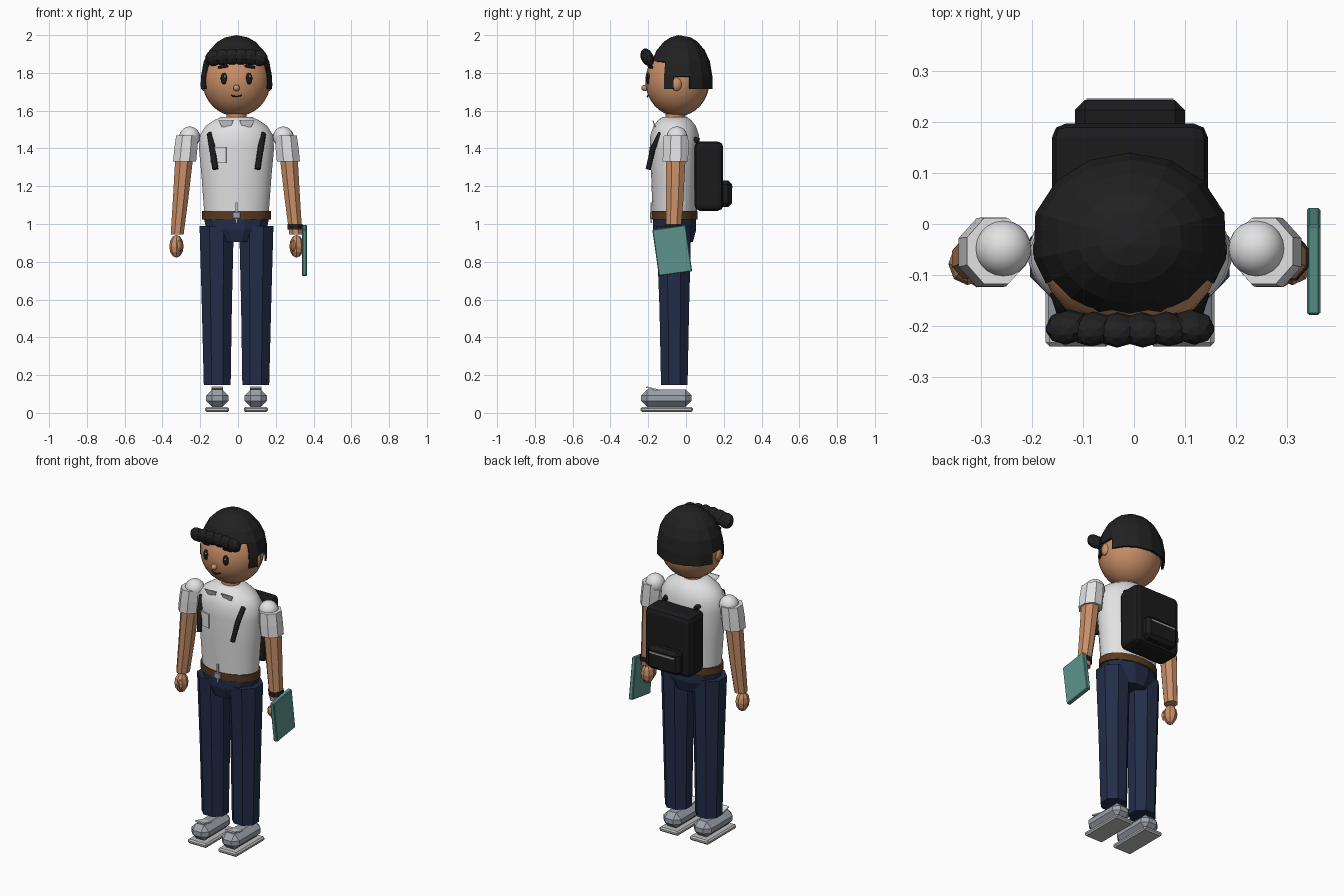
import bpy, bmesh, math
from mathutils import Matrix, Vector, Euler

if "Cube" in bpy.data.objects:
    bpy.data.objects.remove(bpy.data.objects["Cube"])

CX = -0.008      # body centre line
CY = -0.06       # body depth centre


def material(name, rgb):
    m = bpy.data.materials.new(name)
    m.diffuse_color = (*rgb, 1)
    m.use_nodes = True
    m.node_tree.nodes["Principled BSDF"].inputs["Base Color"].default_value = m.diffuse_color
    return m


SKIN = material("skin", (0.58, 0.275, 0.138))
WHITE = material("shirt white", (0.76, 0.76, 0.77))
HAIR = material("hair black", (0.015, 0.015, 0.015))
BLACK = material("pack black", (0.011, 0.011, 0.012))
NAVY = material("trouser navy", (0.016, 0.026, 0.066))
BROWN = material("belt brown", (0.1, 0.042, 0.015))
TEAL = material("book teal", (0.108, 0.295, 0.265))
SHOE = material("shoe grey", (0.33, 0.36, 0.41))
SOLE = material("sole grey", (0.52, 0.52, 0.52))


def finish(name, bm, mat, smooth=False):
    bmesh.ops.recalc_face_normals(bm, faces=bm.faces)
    me = bpy.data.meshes.new(name)
    bm.to_mesh(me)
    bm.free()
    me.materials.append(mat)
    ob = bpy.data.objects.new(name, me)
    bpy.context.collection.objects.link(ob)
    if smooth:
        me.shade_smooth()
        me.set_sharp_from_angle(angle=math.radians(40))
    return ob


def tube(name, rings, mat, n=8, smooth=False, phase=0.5):
    """Capped loft through horizontal rings (x, y, z, rx, ry)."""
    bm = bmesh.new()
    loops = []
    for x, y, z, rx, ry in rings:
        angles = [2 * math.pi * (i + phase) / n for i in range(n)]
        loops.append([bm.verts.new((x + rx * math.cos(a), y + ry * math.sin(a), z)) for a in angles])
    for a, b in zip(loops, loops[1:]):
        for i in range(n):
            j = (i + 1) % n
            bm.faces.new((a[i], a[j], b[j], b[i]))
    bm.faces.new(loops[0])
    bm.faces.new(loops[-1])
    return finish(name, bm, mat, smooth)


def ball(name, loc, radii, mat, segs=8, rings=6, smooth=False, rot=(0, 0, 0)):
    bm = bmesh.new()
    m = Matrix.LocRotScale(Vector(loc), Euler(rot), Vector(radii))
    bmesh.ops.create_uvsphere(bm, u_segments=segs, v_segments=rings, radius=1, matrix=m)
    return finish(name, bm, mat, smooth)


def box(name, loc, size, mat, bevel=0, segs=1, rot=(0, 0, 0)):
    bm = bmesh.new()
    bmesh.ops.create_cube(bm, size=1, matrix=Matrix.Diagonal((*size, 1)))
    if bevel:
        bmesh.ops.bevel(bm, geom=bm.edges[:], offset=bevel, segments=segs, profile=0.5, affect='EDGES')
    bm.transform(Matrix.LocRotScale(Vector(loc), Euler(rot), None))
    return finish(name, bm, mat)


def cord(name, points, radius, mat):
    cu = bpy.data.curves.new(name, 'CURVE')
    cu.dimensions = '3D'
    cu.bevel_depth = radius
    cu.bevel_resolution = 1
    cu.use_fill_caps = True
    sp = cu.splines.new('POLY')
    sp.points.add(len(points) - 1)
    for p, co in zip(sp.points, points):
        p.co = (*co, 1)
    cu.materials.append(mat)
    ob = bpy.data.objects.new(name, cu)
    bpy.context.collection.objects.link(ob)
    return ob


# Head and face
ball("head", (CX, -0.045, 1.757), (0.18, 0.17, 0.187), SKIN, 24, 16, True)
tube("neck", [(CX, -0.055, 1.53, 0.055, 0.055), (CX, -0.055, 1.62, 0.052, 0.052)], SKIN, 16, True)
ball("nose", (CX, -0.218, 1.72), (0.018, 0.018, 0.017), SKIN, 10, 8, True)
cord("mouth", [(CX + x, -0.204 + 5 * x * x, 1.674 + 11 * x * x)
               for x in (-0.027, -0.014, 0, 0.014, 0.027)], 0.004, HAIR)
for s, side in ((-1, "left"), (1, "right")):
    ball(side + "_eye", (CX + s * 0.066, -0.2, 1.77), (0.018, 0.012, 0.031), BLACK, 12, 8, True)
    ball(side + "_eye_glint", (CX + s * 0.066 + 0.005, -0.211, 1.782), (0.005, 0.003, 0.006), WHITE)
    box(side + "_eyebrow", (CX + s * 0.071, -0.189, 1.833), (0.055, 0.018, 0.015), HAIR, 0.004,
        rot=(0, s * 0.15, s * 0.3))
    ball(side + "_ear", (CX + s * 0.174, -0.05, 1.74), (0.017, 0.028, 0.036), SKIN, 10, 8, True)

# Hair cap: columns round the head, cut away for face and ears
half = [90, 66, 42, 17, -13.6, -32, -50, -70]
cols = half + [-90] + [180 - a for a in reversed(half[1:])]
levels = [1.715, 1.78, 1.86, 1.92, 1.965, 1.988]
bm = bmesh.new()
grid = []
for z in levels:
    k = math.sqrt(1 - max(0, (z - 1.77) / 0.23) ** 2)
    grid.append([bm.verts.new((CX + 0.194 * k * math.cos(math.radians(a)),
                               -0.028 + 0.168 * k * math.sin(math.radians(a)), z)) for a in cols])
pole = bm.verts.new((CX, -0.04, 2.0))
n = len(cols)
for i in range(n):
    j = (i + 1) % n
    y = (grid[0][i].co.y + grid[0][j].co.y) / 2
    hairline = 1.86 if y < -0.11 else 1.715 if y < -0.07 else 1.78 if y < 0.015 else 1.715
    for r in range(len(levels) - 1):
        if levels[r] >= hairline - 0.001:
            bm.faces.new((grid[r][i], grid[r][j], grid[r + 1][j], grid[r + 1][i]))
    bm.faces.new((grid[-1][i], grid[-1][j], pole))
bmesh.ops.delete(bm, geom=[v for v in bm.verts if not v.link_faces], context='VERTS')
hair = finish("hair_cap", bm, HAIR)
solid = hair.modifiers.new("thickness", 'SOLIDIFY')
solid.thickness = 0.012

# Rolled fringe
for i in range(6):
    t = (i - 2.5) / 2.5
    ball(f"fringe_lock_{i + 1}", (CX + t * 0.122, -0.208 + 0.006 * t * t, 1.886 - 0.008 * t * t),
         (0.045, 0.033, 0.045), HAIR, 8, 6, rot=(0.35, 0.3 * t, 0))

# Shirt
profile = [(1.06, 0.172, 0.118), (1.25, 0.186, 0.125), (1.40, 0.2, 0.132), (1.47, 0.195, 0.13),
           (1.52, 0.163, 0.112), (1.55, 0.118, 0.088), (1.567, 0.08, 0.065)]
tube("shirt_body", [(CX, CY, z, rx, ry) for z, rx, ry in profile], WHITE, 28, True)
box("shirt_pocket", (CX - 0.095, -0.182, 1.365), (0.085, 0.008, 0.085), WHITE, rot=(0, 0, -0.22))
box("shirt_placket", (CX, -0.184, 1.06), (0.012, 0.009, 0.11), SOLE)

# Belt and hips
tube("belt", [(CX, CY, z, 0.183, 0.122) for z in (1.025, 1.068)], BROWN, 24, True)
box("belt_buckle", (CX, -0.184, 1.046), (0.044, 0.012, 0.036), SHOE, 0.003)
tube("hips", [(CX, CY, 0.905, 0.105, 0.1), (CX, CY, 0.97, 0.165, 0.118),
              (CX, CY, 1.028, 0.178, 0.118)], NAVY, 12)

for s, side in ((-1, "left"), (1, "right")):
    def X(d):
        return CX + s * d

    # Collar flaps lean outward at the top
    tube(side + "_collar", [(X(0.054), -0.163, 1.514, 0.034, 0.004),
                            (X(0.056), -0.175, 1.547, 0.056, 0.004)], WHITE, 4)
    # Arm
    ball(side + "_shoulder", (X(0.248), -0.048, 1.46), (0.055, 0.055, 0.056), WHITE, 20, 14, True)
    tube(side + "_sleeve", [(X(0.275), -0.056, 1.33, 0.066, 0.073),
                            (X(0.268), -0.055, 1.40, 0.066, 0.073),
                            (X(0.262), -0.053, 1.468, 0.062, 0.07)], WHITE)
    tube(side + "_arm", [(X(0.314), -0.068, 0.945, 0.037, 0.042),
                         (X(0.296), -0.06, 1.13, 0.044, 0.05),
                         (X(0.277), -0.054, 1.35, 0.051, 0.056)], SKIN)
    ball(side + "_hand", (X(0.318), -0.078, 0.882), (0.038, 0.042, 0.06), SKIN)
    ball(side + "_thumb", (X(0.30), -0.108, 0.885), (0.015, 0.017, 0.032), SKIN, 6, 5)
    # Trouser leg
    tube(side + "_trouser_leg", [(X(0.102), -0.062, 0.147, 0.077, 0.076),
                                 (X(0.104), -0.062, 0.56, 0.086, 0.085),
                                 (X(0.105), -0.065, 0.99, 0.098, 0.1)], NAVY)
    # Shoe
    box(side + "_sole", (X(0.102), -0.102, 0.017), (0.127, 0.276, 0.026), SOLE, 0.008)
    box(side + "_shoe", (X(0.102), -0.104, 0.078), (0.118, 0.268, 0.092), SHOE, 0.032)
    box(side + "_shoe_tongue", (X(0.102), -0.172, 0.127), (0.062, 0.08, 0.008), WHITE, rot=(-0.25, 0, 0))
    # Backpack strap running through the shoulder
    cord(side + "_strap", [(X(0.105), 0.07, 1.44), (X(0.11), 0.0, 1.46), (X(0.14), -0.14, 1.475),
                           (X(0.128), -0.175, 1.40), (X(0.112), -0.2, 1.29)], 0.016, BLACK)

# Wristband and book on the right
tube("wristband", [(CX + 0.311, -0.066, 0.972, 0.043, 0.048),
                   (CX + 0.309, -0.065, 1.0, 0.043, 0.048)], HAIR)
box("book", (0.352, -0.073, 0.86), (0.026, 0.178, 0.248), TEAL, 0.004, rot=(math.radians(8), 0, 0))

# Backpack
box("backpack", (CX, 0.121, 1.253), (0.306, 0.152, 0.366), BLACK, 0.028, 2)
box("backpack_pocket", (CX, 0.208, 1.16), (0.216, 0.07, 0.14), BLACK, 0.02)
box("pocket_zip", (CX, 0.243, 1.196), (0.17, 0.006, 0.01), SHOE)
